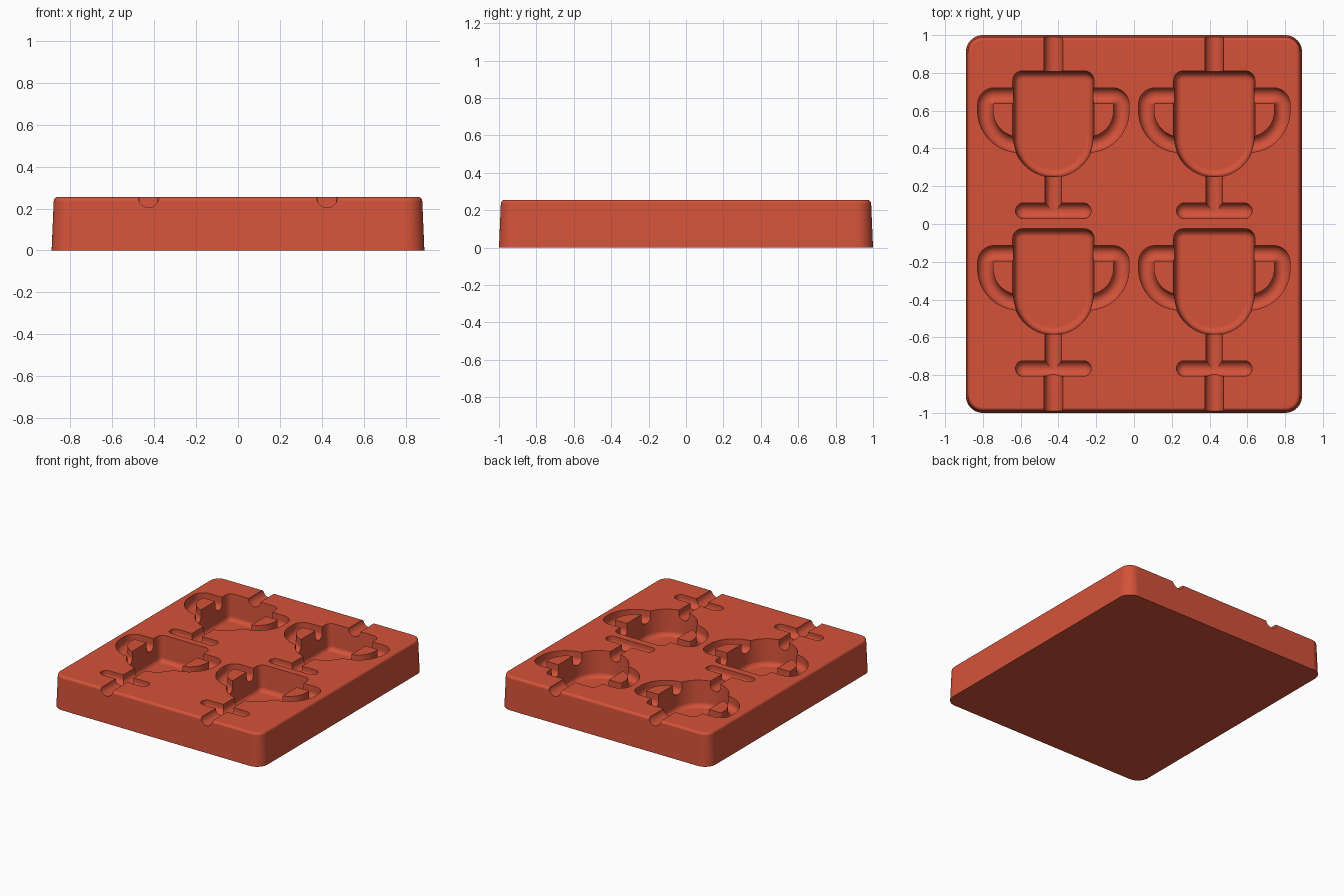
import bpy, bmesh
from math import sin, cos, pi, radians

cube = bpy.data.objects.get("Cube")
if cube:
    bpy.data.objects.remove(cube, do_unlink=True)

TOP = 0.255
OVER = TOP + 0.06      # cutters stick out above the top face

red = bpy.data.materials.new("terracotta red")
red.use_nodes = True
colour = (0.66, 0.085, 0.042, 1)
red.diffuse_color = colour
red.node_tree.nodes["Principled BSDF"].inputs["Base Color"].default_value = colour


def solid(name, rings):
    """Closed mesh skinned over equal-length rings of points."""
    bm = bmesh.new()
    loops = [[bm.verts.new(p) for p in ring] for ring in rings]
    n = len(loops[0])
    for a, b in zip(loops, loops[1:]):
        for i in range(n):
            j = (i + 1) % n
            bm.faces.new((a[i], a[j], b[j], b[i]))
    bm.faces.new(loops[0])
    bm.faces.new(loops[-1])
    bmesh.ops.recalc_face_normals(bm, faces=bm.faces)
    mesh = bpy.data.meshes.new(name)
    bm.to_mesh(mesh)
    bm.free()
    mesh.materials.append(red)
    obj = bpy.data.objects.new(name, mesh)
    bpy.context.collection.objects.link(obj)
    return obj


def arc(cx, cy, r, start, end, steps):
    span = [radians(start + (end - start) * i / steps) for i in range(steps + 1)]
    return [(cx + r * cos(a), cy + r * sin(a)) for a in span]


def layered(name, arcs, layers, ox=0, oy=0):
    """Stack an outline made of arcs at several (height, inset) layers."""
    rings = []
    for z, inset in layers:
        ring = []
        for cx, cy, r, start, end, steps in arcs:
            ring += [(ox + x, oy + y, z)
                     for x, y in arc(cx, cy, r - inset, start, end, steps)]
        rings.append(ring)
    return solid(name, rings)


def groove(name, path, width, depth, ox=0, oy=0, round_ends=False):
    """U-shaped channel cutter swept along a path, optionally with round ends."""
    r = width / 2
    stations = [(p, r) for p in path]
    if round_ends:
        (x0, y0), (x1, y1) = path[0], path[-1]
        angles = [radians(a) for a in range(6, 91, 12)]
        left = [((x0 + r * (1 - cos(a)), y0), r * sin(a)) for a in angles]
        right = [((x1 - r * (1 - cos(a)), y1), r * sin(a)) for a in reversed(angles)]
        stations = left + right
    pts = [s[0] for s in stations]
    rings = []
    for i, ((x, y), w) in enumerate(stations):
        a, b = pts[max(i - 1, 0)], pts[min(i + 1, len(pts) - 1)]
        dx, dy = b[0] - a[0], b[1] - a[1]
        length = (dx * dx + dy * dy) ** 0.5
        nx, ny = -dy / length, dx / length
        section = [(w, OVER)]
        for k in range(13):
            t = pi * k / 12
            section.append((w * cos(t), TOP - (depth - r) - w * sin(t)))
        section.append((-w, OVER))
        rings.append([(ox + x + nx * s, oy + y + ny * s, z) for s, z in section])
    return solid(name, rings)


def fillet(z, inset, r, up, steps=6):
    """Layers of a quarter-round edge ending on a flat face at height z."""
    sign = 1 if up else -1
    return [(z - sign * r * (1 - sin(t)), inset + r * (1 - cos(t)))
            for t in (pi / 2 * i / steps for i in range(steps + 1))]


# Block with drafted sides, rounded corners and a soft top edge
X, Y, R = 0.80, 0.91, 0.09
corners = [(X, Y, R, 0, 90, 10), (-X, Y, R, 90, 180, 10),
           (-X, -Y, R, 180, 270, 10), (X, -Y, R, 270, 360, 10)]
block = layered("mould_block", corners, [(0, 0)] + fillet(TOP, 0.01, 0.02, True))

# Outline of the cup: rounded top corners and a half-round bottom
cup = [(0.165, 0.76, 0.05, 0, 90, 8), (-0.165, 0.76, 0.05, 90, 180, 8),
       (0, 0.463, 0.215, 180, 360, 36)]
cup_layers = [(OVER, 0), (TOP, 0)] + fillet(0.055, 0.008, 0.034, False)

# Handle centre line on one side
handle = ([(0.17, 0.68)] + arc(0.313, 0.633, 0.047, 90, 0, 8)
          + arc(0.18, 0.60, 0.18, 0, -90, 20) + [(0.15, 0.42)])

cutters = []
for ox in (-0.427, 0.425):
    for oy in (0, -0.835):
        cutters.append(layered("cup_cutter", cup, cup_layers, ox, oy))
        for side in (-1, 1):
            path = [(side * x, y) for x, y in handle]
            cutters.append(groove("handle_cutter", path, 0.082, 0.085, ox, oy))
        cutters.append(groove("stem_cutter", [(0, 0.07), (0, 0.30)], 0.086, 0.07, ox, oy))
        cutters.append(groove("foot_cutter", [(-0.2, 0.07), (0.2, 0.07)],
                              0.082, 0.065, ox, oy, True))
    # Pouring channels through the back and front edges
    for start, end in ((0.74, 1.1), (-1.1, -0.77)):
        cutters.append(groove("channel_cutter", [(0, start), (0, end)], 0.1, 0.05, ox))

# Cut every cavity out of the block
bpy.ops.object.select_all(action='DESELECT')
bpy.context.view_layer.objects.active = block
block.select_set(True)
for cutter in cutters:
    cutter.hide_render = True
    mod = block.modifiers.new("cavity", 'BOOLEAN')
    mod.operation = 'DIFFERENCE'
    mod.solver = 'EXACT'
    mod.object = cutter
    bpy.ops.object.modifier_apply(modifier=mod.name)
    bpy.data.objects.remove(cutter, do_unlink=True)

# Smooth curved walls while keeping flat faces flat
bpy.ops.object.shade_smooth_by_angle(angle=radians(32))
weighted = block.modifiers.new("flat_faces", 'WEIGHTED_NORMAL')
weighted.keep_sharp = True
